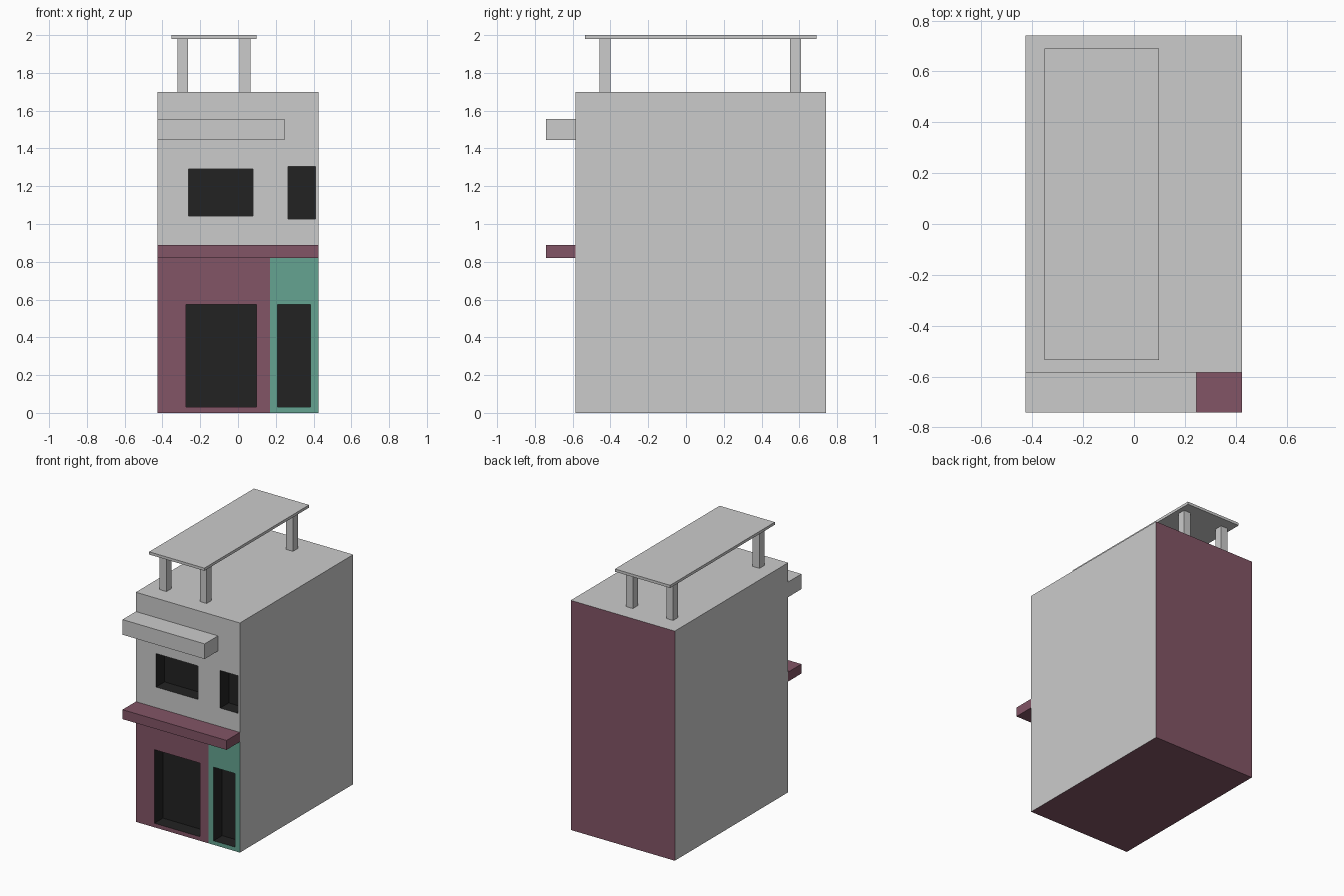
import bpy, bmesh
from mathutils import Vector

if "Cube" in bpy.data.objects:
    bpy.data.objects.remove(bpy.data.objects["Cube"])


def material(name, rgb):
    m = bpy.data.materials.new(name)
    m.diffuse_color = (*rgb, 1)
    m.use_nodes = True
    m.node_tree.nodes["Principled BSDF"].inputs["Base Color"].default_value = m.diffuse_color
    return m


maroon = material("maroon_paint", (0.225, 0.09, 0.133))
teal = material("teal_tile", (0.13, 0.37, 0.285))
dark = material("dark_opening", (0.016, 0.016, 0.016))


def box(name, x, y, z, mats=()):
    """Box from (min, max) pairs along each axis."""
    bm = bmesh.new()
    bmesh.ops.create_cube(bm, size=1)
    for v in bm.verts:
        v.co = Vector([r[0] if c < 0 else r[1] for c, r in zip(v.co, (x, y, z))])
    me = bpy.data.meshes.new(name)
    bm.to_mesh(me)
    bm.free()
    for m in mats:
        me.materials.append(m)
    ob = bpy.data.objects.new(name, me)
    bpy.context.collection.objects.link(ob)
    return ob


X0, X1 = -0.427, 0.425
FRONT, BACK = -0.585, 0.741
ROOF, STOREY, SPLIT = 1.70, 0.82, 0.17
slots = (None, maroon, teal, dark)

# Main block; its front is split into painted panels
body = box("building_body", (X0, X1), (FRONT, BACK), (0, ROOF), slots)
bm = bmesh.new()
bm.from_mesh(body.data)


def split(face, co, no):
    bmesh.ops.bisect_plane(bm, geom=[face, *face.edges, *face.verts],
                           plane_co=co, plane_no=no)
    bm.normal_update()


split(min(bm.faces, key=lambda f: f.calc_center_median().y), (0, 0, STOREY), (0, 0, 1))
lower = next(f for f in bm.faces
             if f.normal.y < -0.9 and f.calc_center_median().z < STOREY)
split(lower, (SPLIT, 0, 0), (1, 0, 0))
for f in bm.faces:
    c = f.calc_center_median()
    if f.normal.y < -0.9 and c.z < STOREY:
        f.material_index = 2 if c.x > SPLIT else 1
    elif f.normal.y > 0.9 or f.normal.z < -0.9:
        f.material_index = 1
bm.to_mesh(body.data)
bm.free()

# Recessed dark doors and windows
openings = {
    "shop_door": ((-0.275, 0.097), (0.03, 0.575)),
    "side_door": ((0.21, 0.385), (0.03, 0.575)),
    "large_window": ((-0.262, 0.08), (1.042, 1.29)),
    "small_window": ((0.264, 0.411), (1.027, 1.305)),
}
for name, (x, z) in openings.items():
    cutter = box(name + "_cutter", x, (FRONT - 0.1, FRONT + 0.1), z, slots)
    cutter.hide_render = True
    cutter.display_type = 'WIRE'
    for p in cutter.data.polygons:
        p.material_index = 3
    mod = body.modifiers.new(name, 'BOOLEAN')
    mod.operation = 'DIFFERENCE'
    mod.solver = 'EXACT'
    mod.material_mode = 'INDEX'
    mod.object = cutter

# Ledges over the ground floor and upper windows
box("street_canopy", (X0, X1), (-0.741, FRONT), (STOREY, 0.89), (maroon,))
box("upper_awning", (X0, 0.246), (-0.741, FRONT), (1.445, 1.557))

# Rooftop shelter on four posts
box("shelter_roof", (-0.353, 0.099), (-0.535, 0.69), (1.98, 2.0))
for side, x in (("left", -0.293), ("right", 0.037)):
    for end, y in (("front", -0.43), ("back", 0.58)):
        box(f"shelter_post_{side}_{end}", (x - 0.028, x + 0.028),
            (y - 0.029, y + 0.029), (ROOF, 1.98))
